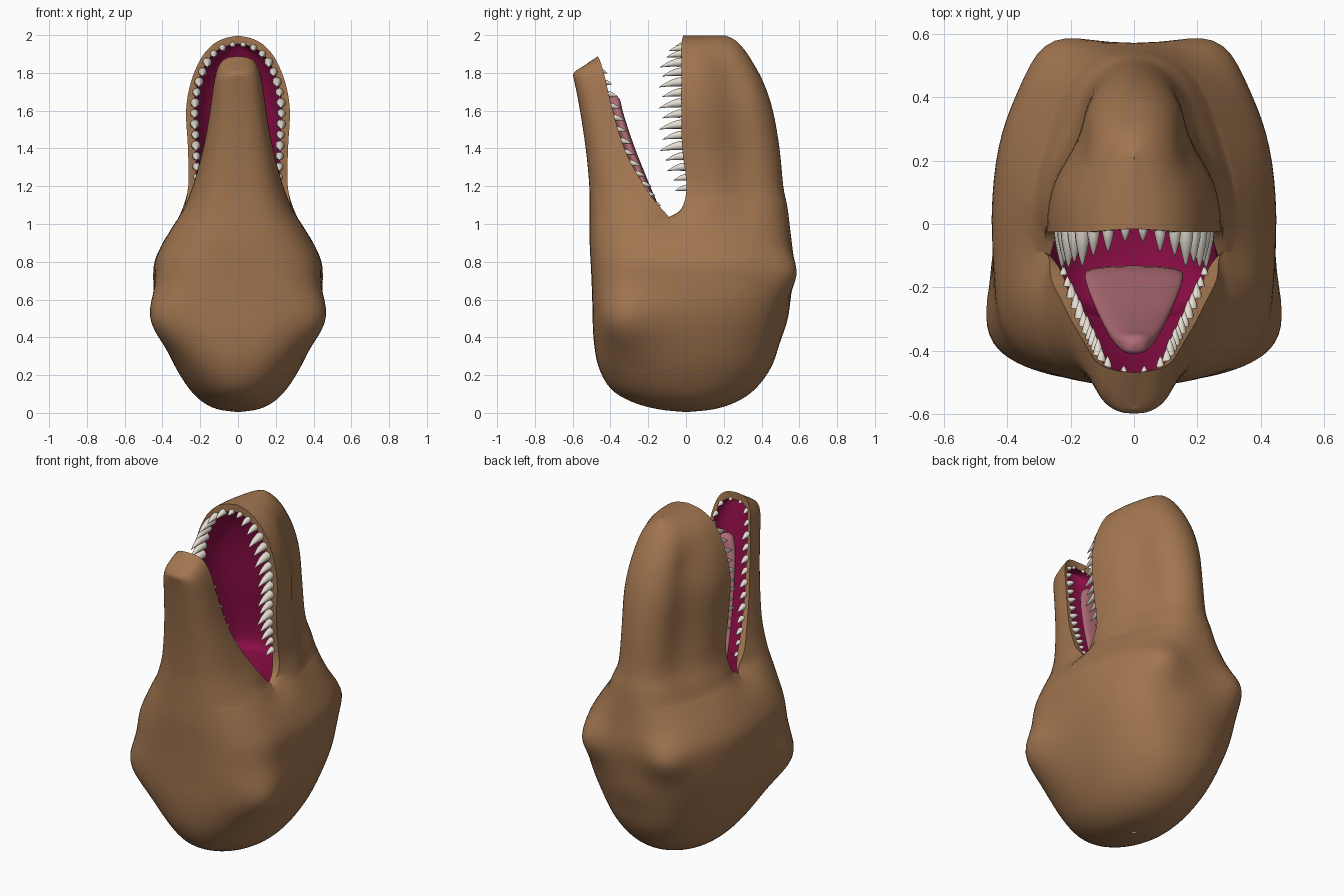
import bpy, bmesh, math
from mathutils import Vector

if "Cube" in bpy.data.objects:
    bpy.data.objects.remove(bpy.data.objects["Cube"])

K = 4      # rows added between key sections
M = 40     # points on each half section


def material(name, rgb):
    m = bpy.data.materials.new(name)
    m.diffuse_color = (*rgb, 1)
    m.use_nodes = True
    m.node_tree.nodes["Principled BSDF"].inputs["Base Color"].default_value = m.diffuse_color
    return m


SKIN = material("skin", (0.36, 0.18, 0.08))
MOUTH = material("mouth_lining", (0.26, 0.004, 0.06))
TONGUE = material("tongue", (0.43, 0.15, 0.18))
TOOTH = material("tooth", (0.78, 0.72, 0.64))


def smooth_rows(keys):
    """Catmull-Rom interpolation of section parameters."""
    out = []
    for i in range(len(keys) - 1):
        a, b, c, d = (keys[max(0, min(len(keys) - 1, j))] for j in range(i - 1, i + 3))
        for s in range(K):
            t = s / K
            out.append([0.5 * (2 * q + (r - p) * t + (2 * p - 5 * q + 4 * r - u) * t * t
                        + (3 * q - p - 3 * r + u) * t ** 3) for p, q, r, u in zip(a, b, c, d)])
    out.append(list(keys[-1]))
    for r in out:
        r[4] = max(r[4], 0)
    return out


def arc(row, pinch=0):
    """Half superellipse from right edge over the apex to the left edge."""
    ze, ye, za, ya, w, n = row
    pts = []
    for i in range(M + 1):
        a = math.pi * i / M
        c, s = math.cos(a), max(0.0, math.sin(a))
        f = s ** (2 / n) if s > 1e-9 else 0
        x = w * math.copysign(abs(c) ** (2 / n), c)
        x *= 1 - pinch * math.exp(-((f - .62) / .24) ** 2)
        pts.append(Vector((x, ye + (ya - ye) * f, ze + (za - ze) * f)))
    return pts


def grid(bm, rows, mat):
    vs = [[bm.verts.new(p) for p in r] for r in rows]
    for a, b in zip(vs, vs[1:]):
        for i in range(len(a) - 1):
            bm.faces.new((a[i], a[i + 1], b[i + 1], b[i])).material_index = mat


def finish(bm, name, mats, angle=50, merge=0.0015):
    bmesh.ops.remove_doubles(bm, verts=bm.verts, dist=merge)
    bmesh.ops.dissolve_degenerate(bm, edges=bm.edges, dist=1e-5)
    bmesh.ops.recalc_face_normals(bm, faces=bm.faces)
    me = bpy.data.meshes.new(name)
    bm.to_mesh(me)
    bm.free()
    for m in mats:
        me.materials.append(m)
    me.polygons.foreach_set("use_smooth", [True] * len(me.polygons))
    me.set_sharp_from_angle(angle=math.radians(angle))
    ob = bpy.data.objects.new(name, me)
    bpy.context.collection.objects.link(ob)


# Skull sections: z, side y, front y, back y, half width, front and back squareness
skull = [
    (.005, 0, -.01, .01, .01, 2, 2), (.02, 0, -.15, .15, .11, 2, 2),
    (.06, 0, -.29, .27, .19, 2, 2), (.13, -.02, -.40, .37, .26, 2.1, 2.2),
    (.25, -.05, -.465, .455, .335, 2.4, 2.4), (.4, -.1, -.49, .50, .40, 2.9, 2.7),
    (.55, -.1, -.495, .535, .44, 3.2, 2.9), (.7, -.1, -.50, .565, .45, 3.0, 2.9),
    (.8, -.1, -.505, .57, .443, 2.8, 2.8), (.9, -.1, -.51, .56, .40, 2.7, 2.6),
    (1.0, -.1, -.51, .548, .345, 2.7, 2.4), (1.03, -.1, -.51, .545, .327, 2.7, 2.35)]
CORNER = (len(skull) - 1) * K
# Jaw sections: edge z, edge y, apex z, apex y, half width, squareness
upper_jaw = [
    (1.08, -.025, 1.1, .535, .298, 2.2), (1.2, .003, 1.2, .515, .264, 2.05),
    (1.4, -.02, 1.4, .495, .265, 2.0), (1.6, -.025, 1.6, .46, .275, 2.0),
    (1.75, -.025, 1.75, .41, .25, 2.05), (1.87, -.025, 1.87, .345, .20, 2.15),
    (1.94, -.025, 1.94, .295, .145, 2.2), (1.98, -.02, 1.98, .25, .08, 2.2),
    (1.997, -.015, 1.997, .21, 0, 2.2)]
lower_jaw = [
    (1.08, -.14, 1.1, -.51, .29, 2.7), (1.2, -.22, 1.2, -.512, .24, 2.7),
    (1.35, -.305, 1.35, -.525, .197, 2.7), (1.5, -.36, 1.5, -.545, .165, 2.8),
    (1.65, -.40, 1.65, -.57, .142, 2.9), (1.78, -.43, 1.75, -.59, .122, 3),
    (1.85, -.45, 1.79, -.597, .095, 2.8), (1.88, -.462, 1.81, -.585, .055, 2.4),
    (1.887, -.468, 1.815, -.575, 0, 2.2)]
top_rows = smooth_rows([(z, y, z, b, w, nb) for z, y, f, b, w, nf, nb in skull] + upper_jaw)
low_rows = smooth_rows([(z, y, z, f, w, nf) for z, y, f, b, w, nf, nb in skull] + lower_jaw)

# Soft bumps: brow knobs, jaw-hinge flare, hollow above it, nape, mouth-corner tuck
# (x, y, z, height, radius)
bumps = [(.25, .54, .74, .05, .12), (.43, -.32, .48, .06, .15), (.42, -.2, .70, -.012, .12),
         (0, .53, .5, .015, .12), (.33, -.1, 1.05, -.045, .09)]


def bumped(p):
    q = p.copy()
    for x, y, z, h, r in bumps:
        d = Vector((abs(p.x) - x, p.y - y, p.z - z)).length_squared
        q += Vector((p.x, p.y, 0)).normalized() * h * math.exp(-d / (r * r))
    return q


def snout_pinch(z):
    """The snout has a raised ridge with hollow flanks."""
    t = max(0, min(1, (z - .8) / .6))
    return .2 * t * t * (3 - 2 * t) * max(0, min(1, (2.02 - z) / .25))


def lining(row, depth, tip):
    """Mouth lining section inset from an outer jaw section."""
    ze, ye, za, ya, w, n = row
    drop = 0.045 * max(0, (ze - tip + .4) / .4) ** 2
    yi = ye + (ya - ye) * depth
    return [ze - drop, ye, ze - drop, yi, w * (.85 - .04 * max(0, min(1, (1.2 - ze) / .1))), 2.2]


head = bmesh.new()
for rows, depth, tip, hollow in ((top_rows, .48, 2.0, 1), (low_rows, .5, 1.89, 0)):
    outer = [[bumped(p) for p in arc(r, hollow * snout_pinch(r[0]))] for r in rows]
    grid(head, outer, 0)
    inner_rows = [lining(r, depth, tip) for r in rows[CORNER:]]
    inner = [arc(r) for r in inner_rows]
    # throat closes the lining inside the skull
    c = inner_rows[0]
    throat = []
    for z, s in ((.70, 0), (.71, .5), (.76, .85), (.88, .95)):
        throat.append(arc([z, -.1, z, -.1 + (c[3] + .1) * s, c[4] * s, 2.2]))
    grid(head, throat + inner, 1)
    # lips join skin and lining
    for e in (0, M):
        grid(head, [(o[e], i[e]) for o, i in zip(outer[CORNER:], inner)], 0)
finish(head, "head", [SKIN, MOUTH])

# Tongue sections: z, y, half width
tongue_keys = [(.80, -.17, 0), (.85, -.165, .13), (1.05, -.16, .155), (1.2, -.215, .14),
               (1.4, -.295, .105), (1.58, -.355, .07), (1.66, -.375, .04), (1.68, -.38, 0)]
tongue = bmesh.new()
for side in (.025, -.035):
    keys = [(z, y, z, y + side * (1 if w else .1), w, 2.4) for z, y, w in tongue_keys]
    grid(tongue, [arc(r) for r in smooth_rows(keys)], 0)
finish(tongue, "tongue", [TONGUE])


def tooth(bm, base, direction, length, radius, hook):
    """Curved cone bending back towards the throat."""
    d = direction.normalized()
    u = d.orthogonal().normalized()
    v = d.cross(u)
    rings = []
    for s in (-.15, .15, .4, .65, .85, 1):
        c = base + d * length * s + Vector((0, 0, -hook * max(s, 0) ** 2))
        r = radius * (1 - max(s, 0) ** 1.4)
        rings.append([c + (u * math.cos(a) + v * math.sin(a)) * r
                      for a in (math.tau * i / 10 for i in range(11))])
    grid(bm, rings, 0)


def tooth_row(name, rows, tip, count, start, direction, size, radius):
    """Teeth spaced evenly by length along both sides of a jaw edge."""
    path = []
    for r in rows[CORNER:]:
        i = lining(r, .5, tip)
        path.append(Vector((i[4] * .985, r[1], i[0])))
    path = [p for p in path if p.z > start or p.x < .05]
    dist = [0]
    for a, b in zip(path, path[1:]):
        dist.append(dist[-1] + (b - a).length)
    bm = bmesh.new()
    for k in range(count):
        t = (k + .5) / count * dist[-1]
        j = max(i for i in range(len(path) - 1) if dist[i] <= t)
        p = path[j].lerp(path[j + 1], (t - dist[j]) / (dist[j + 1] - dist[j]))
        f = k / (count - 1)
        scale = min(1, .5 + 2.2 * f, .4 + 2.8 * (1 - f)) * (.9 if k % 2 else 1.05)
        for s in (1, -1):
            tooth(bm, Vector((p.x * s, p.y, p.z)), Vector(direction), size * scale,
                  radius * (.4 + .6 * scale), size * scale * .2)
    finish(bm, name, [TOOTH], 60, 0.0005)


tooth_row("upper_teeth", top_rows, 2.0, 16, 1.15, (0, -1, -.05), .115, .025)
tooth_row("lower_teeth", low_rows, 1.89, 14, 1.08, (0, 1, -.1), .052, .017)
